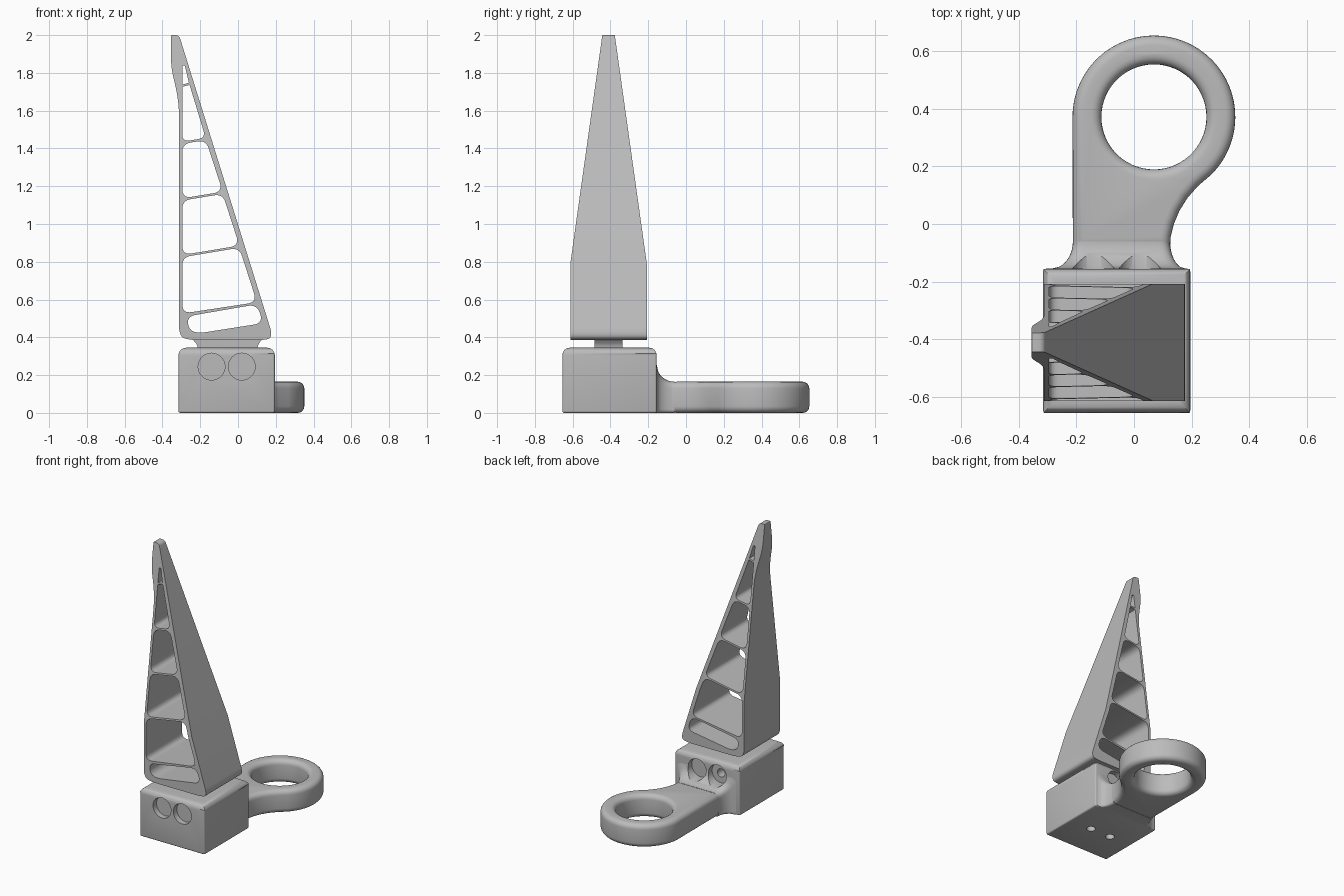
import bpy, bmesh, math
from mathutils import Vector, Matrix

cube = bpy.data.objects.get("Cube")
if cube:
    bpy.data.objects.remove(cube)

grey = bpy.data.materials.new("matte grey")
grey.use_nodes = True
GREY = (0.5, 0.5, 0.5, 1)
grey.diffuse_color = GREY
grey.node_tree.nodes["Principled BSDF"].inputs["Base Color"].default_value = GREY

MID_Y = -0.41          # centre plane of finger and block
BOLT_X = (-0.14, 0.02)  # bolt columns
BOLT_Z = 0.245


def add(name, bm):
    """Turn a bmesh into a grey object."""
    bmesh.ops.remove_doubles(bm, verts=bm.verts, dist=1e-5)
    bmesh.ops.recalc_face_normals(bm, faces=bm.faces)
    me = bpy.data.meshes.new(name)
    bm.to_mesh(me)
    bm.free()
    me.materials.append(grey)
    ob = bpy.data.objects.new(name, me)
    bpy.context.collection.objects.link(ob)
    return ob


def rounded(corners, steps=8):
    """Outline from (x, y, cut) corners, each eased by a small curve."""
    out = []
    for i, (x, y, cut) in enumerate(corners):
        p = Vector((x, y))
        if cut == 0:
            out.append(p)
            continue
        a, b = (Vector(corners[j][:2]) - p for j in (i - 1, (i + 1) % len(corners)))
        a = p + a.normalized() * min(cut, a.length * 0.49)
        b = p + b.normalized() * min(cut, b.length * 0.49)
        for k in range(steps + 1):
            t = k / steps
            out.append(a * (1 - t) ** 2 + p * 2 * t * (1 - t) + b * t ** 2)
    return out


def plate(outlines, half, bevel=0.0):
    """Flat filled shape with holes, extruded both ways, as a bmesh."""
    cu = bpy.data.curves.new("outline", 'CURVE')
    cu.dimensions = '2D'
    cu.fill_mode = 'BOTH'
    cu.extrude = half - bevel
    cu.bevel_depth = bevel
    cu.bevel_resolution = 4
    cu.offset = -bevel
    for pts in outlines:
        sp = cu.splines.new('POLY')
        sp.points.add(len(pts) - 1)
        for q, p in zip(sp.points, pts):
            q.co = (p[0], p[1], 0, 1)
        sp.use_cyclic_u = True
    ob = bpy.data.objects.new("outline", cu)
    bpy.context.collection.objects.link(ob)
    dg = bpy.context.evaluated_depsgraph_get()
    me = bpy.data.meshes.new_from_object(ob.evaluated_get(dg))
    bm = bmesh.new()
    bm.from_mesh(me)
    bpy.data.objects.remove(ob)
    bpy.data.curves.remove(cu)
    bpy.data.meshes.remove(me)
    bmesh.ops.remove_doubles(bm, verts=bm.verts, dist=1e-5)
    return bm


def cylinder(name, start, end, r):
    start, end = Vector(start), Vector(end)
    axis = end - start
    m = Matrix.Translation((start + end) / 2) @ axis.to_track_quat('Z', 'Y').to_matrix().to_4x4()
    bm = bmesh.new()
    bmesh.ops.create_cone(bm, cap_ends=True, segments=40, radius1=r, radius2=r,
                          depth=axis.length, matrix=m)
    return add(name, bm)


def combine(target, other, operation):
    """Apply a boolean and drop the helper."""
    mod = target.modifiers.new("bool", 'BOOLEAN')
    mod.object, mod.operation, mod.solver = other, operation, 'EXACT'
    dg = bpy.context.evaluated_depsgraph_get()
    me = bpy.data.meshes.new_from_object(target.evaluated_get(dg))
    target.modifiers.clear()
    target.data = me
    bpy.data.objects.remove(other)


# Finger: ribbed wedge, tapering in depth towards the tip
def slant(z, inset=0.0):
    return -0.31 + 0.31 * (2 - z) - inset


outer = rounded([(-0.355, 2, 0.005), (-0.312, 2, 0.02), (slant(0.395), 0.395, 0.06),
                 (0.12, 0.385, 0.02), (-0.24, 0.385, 0.03), (-0.312, 0.4, 0.06),
                 (-0.312, 1.65, 0.09), (-0.355, 1.83, 0.06)])
windows = [rounded([(-0.275, 0.51, 0.05), (slant(0.575, 0.03), 0.575, 0.05),
                    (slant(0.475, 0.03), 0.475, 0.05), (-0.25, 0.415, 0.08)])]
ribs = [(0.52, 0.58), (0.83, 0.88), (1.13, 1.165), (1.43, 1.45), (1.732, 1.742)]
for (l0, r0), (l1, r1) in zip(ribs, ribs[1:]):
    windows.append(rounded([(-0.295, l0 + 0.006, 0.05), (slant(r0, 0.03), r0 + 0.006, 0.05),
                            (slant(r1, 0.03), r1 - 0.006, 0.045), (-0.295, l1 - 0.006, 0.045)]))
windows[-1] = rounded([(-0.295, 1.436, 0.04), (slant(1.456, 0.03), 1.456, 0.04),
                       (slant(1.736, 0.028), 1.736, 0.004), (-0.295, 1.726, 0.004)])
windows.append(rounded([(-0.295, 1.738, 0.004), (slant(1.748, 0.028), 1.748, 0.004),
                        (-0.282, 1.84, 0.006), (-0.295, 1.84, 0.006)]))
bm = plate([outer] + windows, 0.2)
SHOULDER = 0.79
bmesh.ops.bisect_plane(bm, geom=bm.verts[:] + bm.edges[:] + bm.faces[:],
                       plane_co=(0, SHOULDER, 0), plane_no=(0, 1, 0), dist=1e-5)
for v in bm.verts:
    t = max(0, (v.co.y - SHOULDER) / (2 - SHOULDER))
    depth = 0.2025 * (1 - t) + 0.033 * t
    v.co = (v.co.x, MID_Y - math.copysign(depth, v.co.z), v.co.y)
finger = add("finger", bm)

# Neck between finger and block
bm = plate([rounded([(-0.21, 0.32, 0), (0.1, 0.32, 0), (0.105, 0.36, 0.015),
                     (0.135, 0.4, 0), (-0.25, 0.4, 0), (-0.215, 0.36, 0.015)])], 0.075)
for v in bm.verts:
    v.co = (v.co.x, MID_Y - v.co.z, v.co.y)
neck = add("neck", bm)

# Base block with softly rounded top
bm = bmesh.new()
bmesh.ops.create_cube(bm, size=1, matrix=Matrix.Translation((-0.06, -0.405, 0.1725))
                      @ Matrix.Diagonal((0.51, 0.5, 0.345, 1)))
top = [e for e in bm.edges if all(v.co.z > 0.3 for v in e.verts)]
bmesh.ops.bevel(bm, geom=top, offset=0.04, segments=6, profile=0.5, affect='EDGES')
low = [e for e in bm.edges if min(v.co.z for v in e.verts) < 0.01]
bmesh.ops.bevel(bm, geom=low, offset=0.01, segments=3, profile=0.5, affect='EDGES')
base = add("base_block", bm)

# Arm root: slices that flare into the block
bm = bmesh.new()
rings = []
for i in range(15):
    u = max(0, (i - 1) / 13)
    f = 1 - math.sqrt(max(0, 1 - (1 - u) ** 2))
    y = -0.155 + 0.095 * u if i else -0.18
    x0, x1, z1 = -0.212 - 0.075 * f, 0.125 + 0.055 * f, 0.165 + 0.09 * f
    loop = rounded([(x0, 0, 0.02), (x1, 0, 0.02), (x1, z1, 0.04), (x0, z1, 0.04)], 6)
    rings.append([bm.verts.new((p.x, y, p.y)) for p in loop])
for a, b in zip(rings, rings[1:]):
    for k in range(len(a)):
        n = (k + 1) % len(a)
        bm.faces.new((a[k], a[n], b[n], b[k]))
bm.faces.new(rings[0])
bm.faces.new(rings[-1])
root = add("arm_root", bm)

# Arm with ring end
C, R_OUT, R_IN = Vector((0.069, 0.371)), 0.282, 0.182


def arc(r, a0, a1, n):
    return [C + r * Vector((math.cos(a), math.sin(a)))
            for a in (math.radians(a0 + (a1 - a0) * k / n) for k in range(n + 1))]


inner_side = [(0.222, 0.132), (0.185, 0.09), (0.157, 0.045), (0.138, 0),
              (0.127, -0.045), (0.125, -0.085)]
outline = arc(R_OUT, 180, -45, 56) + inner_side + [(-0.212, -0.085)]
bm = plate([outline[::-1], arc(R_IN, 0, 354, 59)], 0.0825, 0.035)
for v in bm.verts:
    v.co.z += 0.0825
arm = add("ring_arm", bm)

# Bolt holes: cross bores with recesses at both ends, and bores from below
for part in (base, root):
    for x in BOLT_X:
        if part is base:
            combine(part, cylinder("bore", (x, -0.8, BOLT_Z), (x, 0, BOLT_Z), 0.029), 'DIFFERENCE')
            combine(part, cylinder("low_bore", (x, MID_Y, -0.1), (x, MID_Y, 0.23), 0.029), 'DIFFERENCE')
            combine(part, cylinder("front_recess", (x, -0.8, BOLT_Z), (x, -0.615, BOLT_Z), 0.071), 'DIFFERENCE')
        combine(part, cylinder("back_recess", (x, -0.195, BOLT_Z), (x, 0, BOLT_Z), 0.071), 'DIFFERENCE')

# Smooth the rounded edges, keep the corners crisp
for ob in (finger, neck, base, root, arm):
    bpy.ops.object.select_all(action='DESELECT')
    ob.select_set(True)
    bpy.context.view_layer.objects.active = ob
    bpy.ops.object.shade_smooth_by_angle(angle=math.radians(35))
